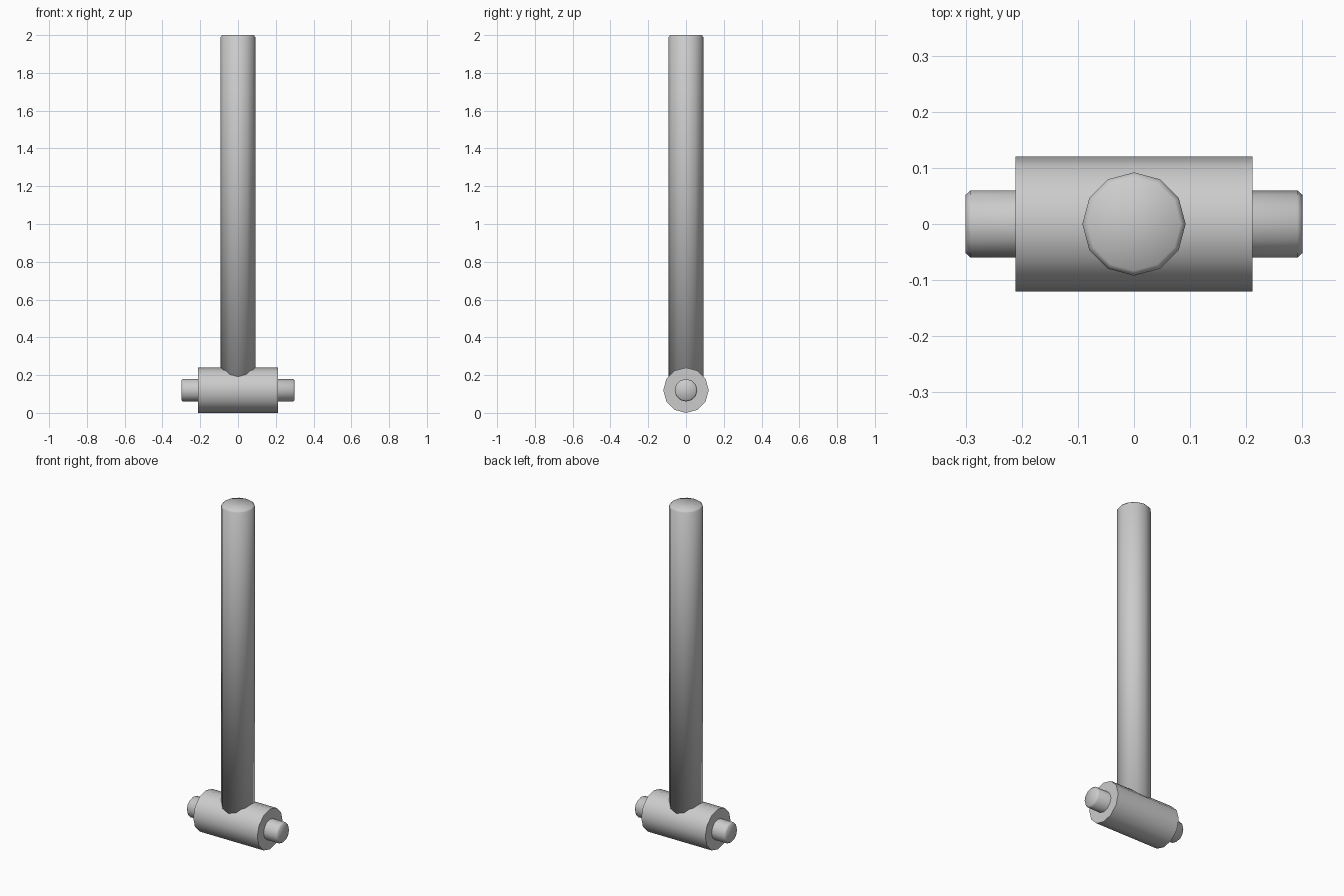
import bpy, bmesh, math
from mathutils import Matrix

if "Cube" in bpy.data.objects:
    bpy.data.objects.remove(bpy.data.objects["Cube"])

SIDES = 12


def lathe(name, profile, along_x=False, z=0.0, smooth_angle=180):
    """Closed solid of revolution from (radius, height) rings."""
    bm = bmesh.new()
    rings = []
    for r, h in profile:
        rings.append([bm.verts.new((r * math.cos(2 * math.pi * i / SIDES),
                                    r * math.sin(2 * math.pi * i / SIDES), h))
                      for i in range(SIDES)])
    for a, b in zip(rings, rings[1:]):
        for i in range(SIDES):
            j = (i + 1) % SIDES
            bm.faces.new((a[i], a[j], b[j], b[i]))
    bm.faces.new(rings[0][::-1])
    bm.faces.new(rings[-1])
    if along_x:
        bm.transform(Matrix.Rotation(math.pi / 2, 4, 'Y'))
    mesh = bpy.data.meshes.new(name)
    bm.to_mesh(mesh)
    bm.free()
    ob = bpy.data.objects.new(name, mesh)
    ob.location.z = z
    bpy.context.collection.objects.link(ob)
    bpy.ops.object.select_all(action='DESELECT')
    ob.select_set(True)
    bpy.context.view_layer.objects.active = ob
    bpy.ops.object.shade_smooth_by_angle(angle=math.radians(smooth_angle))
    return ob


# Upright post with a small softened rim, sunk into the barrel
lathe("post", [(0.092, 0.12), (0.092, 1.99), (0.083, 2.0)])

# Horizontal pivot barrel with crisp flat ends
lathe("pivot_barrel", [(0.12, -0.211), (0.12, 0.211)], True, 0.12, 40)

# Axle pin through the barrel with softened ends
lathe("axle_pin", [(0.052, -0.3), (0.06, -0.291), (0.06, 0.291), (0.052, 0.3)],
      True, 0.12)
